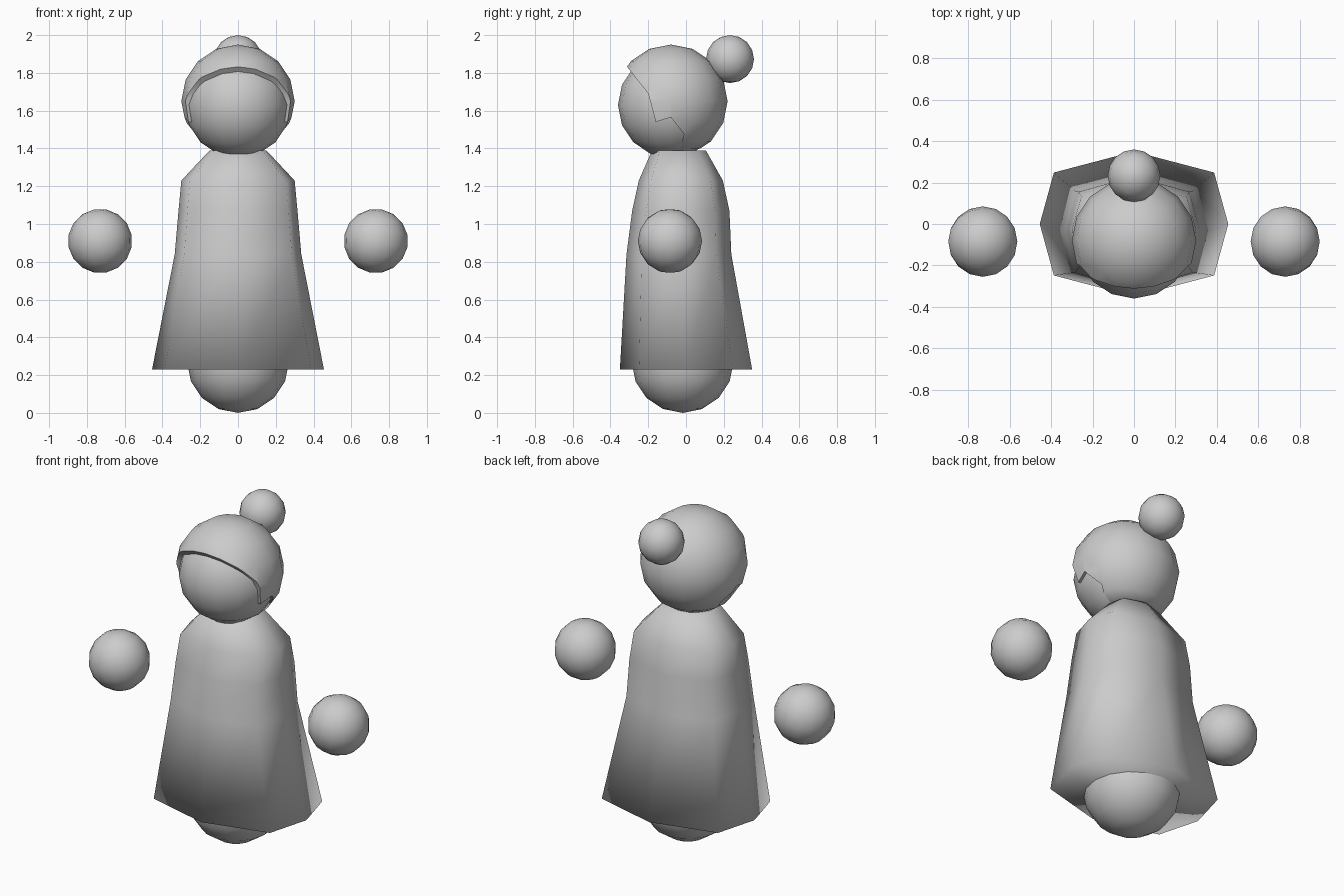
import bpy, bmesh, math

if "Cube" in bpy.data.objects:
    bpy.data.objects.remove(bpy.data.objects["Cube"])

grey = bpy.data.materials.new("plain grey")
grey.diffuse_color = (0.6, 0.6, 0.6, 1)
grey.use_nodes = True
grey.node_tree.nodes["Principled BSDF"].inputs["Base Color"].default_value = grey.diffuse_color


def finish(obj, angle):
    obj.data.materials.clear()
    obj.data.materials.append(grey)
    bpy.ops.object.select_all(action='DESELECT')
    obj.select_set(True)
    bpy.context.view_layer.objects.active = obj
    bpy.ops.object.shade_smooth_by_angle(angle=math.radians(angle))
    return obj


def add_object(name, bm):
    bmesh.ops.recalc_face_normals(bm, faces=bm.faces)
    mesh = bpy.data.meshes.new(name)
    bm.to_mesh(mesh)
    bm.free()
    obj = bpy.data.objects.new(name, mesh)
    bpy.context.collection.objects.link(obj)
    return obj


def ball(name, loc, r, turn=0.0):
    bpy.ops.mesh.primitive_uv_sphere_add(segments=16, ring_count=8, radius=r,
                                         location=loc, rotation=(0, turn, 0))
    obj = bpy.context.object
    obj.name = name
    return finish(obj, 60)


# Head, hair bun, lower body and floating hands
ball("head", (0, -0.08, 1.63), 0.28)
ball("hair_bun", (0, 0.233, 1.873), 0.127)
ball("lower_body", (0, -0.018, 0.27), 0.27)
for side, label in ((-1, "left"), (1, "right")):
    ball(label + "_hand", (side * 0.73, -0.085, 0.91), 0.17, side * math.pi / 16)

# Hair cap: a slightly larger ball with the face and neck opening cut away
hair = ball("hair", (0, -0.08, 1.65), 0.30)
opening = [(-0.45, 2.0), (-0.31, 1.83), (-0.20, 1.69), (-0.16, 1.54),
           (-0.08, 1.565), (-0.01, 1.475), (-0.03, 1.40), (0.5, 1.40),
           (0.5, 1.2), (-0.6, 1.2), (-0.6, 2.0)]
bm = bmesh.new()
face = bm.faces.new([bm.verts.new((-0.5, y, z)) for y, z in opening])
ext = bmesh.ops.extrude_face_region(bm, geom=[face])
for v in ext["geom"]:
    if isinstance(v, bmesh.types.BMVert):
        v.co.x = 0.5
cutter = add_object("hair_cutter", bm)
cutter.hide_render = True
cut = hair.modifiers.new("opening", 'BOOLEAN')
cut.operation = 'DIFFERENCE'
cut.solver = 'EXACT'
cut.object = cutter
bpy.context.view_layer.objects.active = hair
bpy.ops.object.modifier_apply(modifier=cut.name)
bpy.data.objects.remove(cutter)
finish(hair, 40)

# Robe: eight-sided rings (height, half width, front y, back y)
rings = [(0.23, 0.455, -0.35, 0.35), (0.84, 0.335, -0.315, 0.24),
         (1.07, 0.315, -0.285, 0.23), (1.23, 0.30, -0.25, 0.195),
         (1.39, 0.15, -0.18, 0.105)]
outline = [(1, 0), (0.85, 0.71), (0, 1), (-0.85, 0.71),
           (-1, 0), (-0.85, -0.71), (0, -1), (0.85, -0.71)]
bm = bmesh.new()
loops = []
for z, w, front, back in rings:
    mid, depth = (front + back) / 2, (back - front) / 2
    loops.append([bm.verts.new((x * w, mid + y * depth, z)) for x, y in outline])
for low, high in zip(loops, loops[1:]):
    for i in range(8):
        j = (i + 1) % 8
        bm.faces.new((low[i], low[j], high[j], high[i]))
bm.faces.new(loops[0])
bm.faces.new(loops[-1])
finish(add_object("robe", bm), 180)
